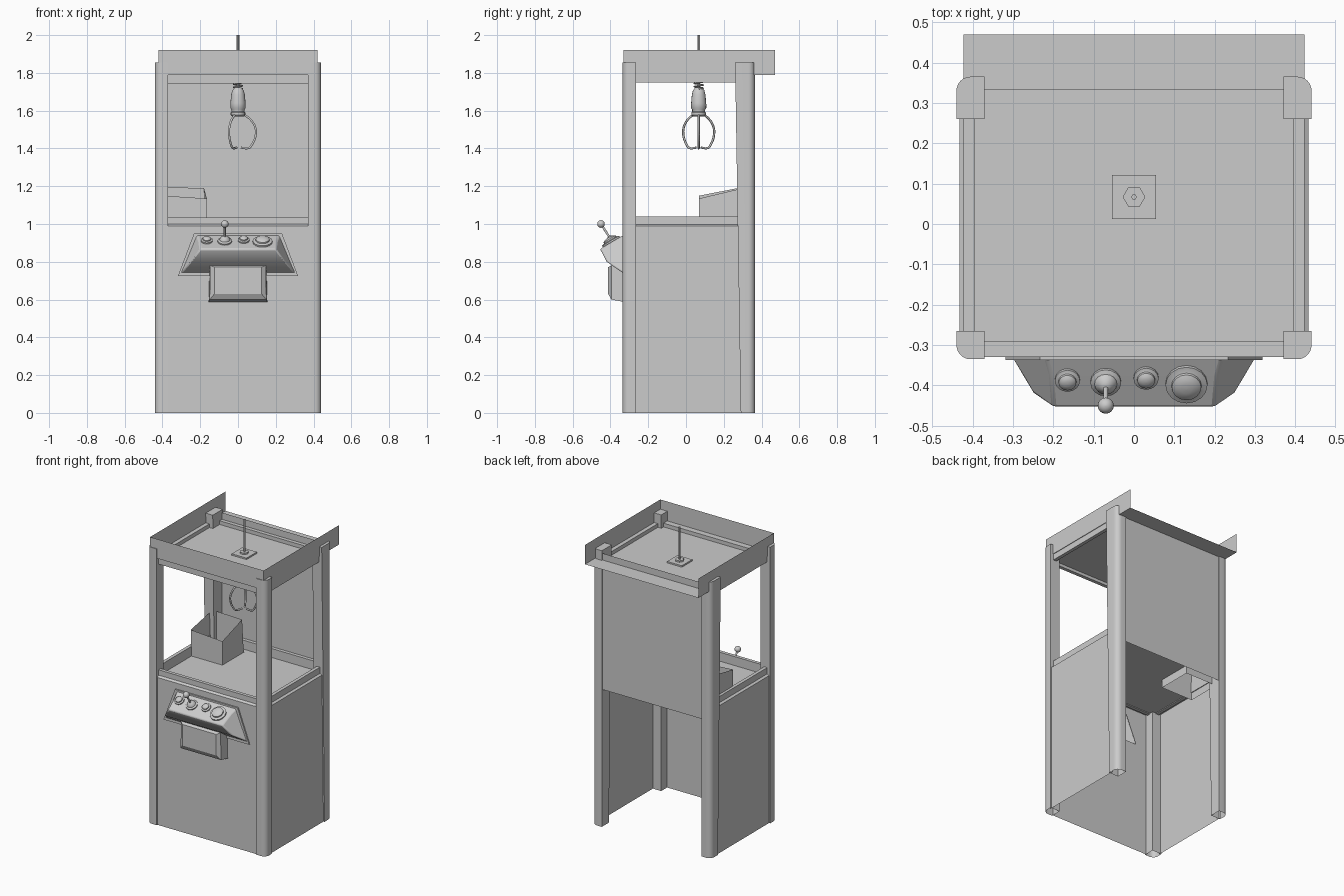
import bpy, bmesh
from math import pi, sin, cos, atan2
from mathutils import Vector, Matrix

if "Cube" in bpy.data.objects:
    bpy.data.objects.remove(bpy.data.objects["Cube"])


def mesh(name, verts, faces, smooth=False, bevel=0):
    me = bpy.data.meshes.new(name)
    me.from_pydata([tuple(v) for v in verts], [], faces)
    me.update()
    ob = bpy.data.objects.new(name, me)
    bpy.context.collection.objects.link(ob)
    if bevel:
        m = ob.modifiers.new("bevel", 'BEVEL')
        m.width, m.segments, m.limit_method = bevel, 2, 'ANGLE'
    if smooth:
        bpy.ops.object.select_all(action='DESELECT')
        ob.select_set(True)
        bpy.context.view_layer.objects.active = ob
        bpy.ops.object.shade_smooth_by_angle(angle=0.7)
    return ob


def loft(name, rings, cap0=True, cap1=True, **kw):
    n = len(rings[0])
    faces = [(i*n+j, i*n+(j+1) % n, (i+1)*n+(j+1) % n, (i+1)*n+j)
             for i in range(len(rings)-1) for j in range(n)]
    if cap0:
        faces.append(tuple(reversed(range(n))))
    if cap1:
        faces.append(tuple(range((len(rings)-1)*n, len(rings)*n)))
    return mesh(name, [v for r in rings for v in r], faces, **kw)


def rect(x0, x1, y0, y1, z):
    return [(x0, y0, z), (x1, y0, z), (x1, y1, z), (x0, y1, z)]


def box(name, x0, x1, y0, y1, z0, z1):
    return loft(name, [rect(x0, x1, y0, y1, z0), rect(x0, x1, y0, y1, z1)])


def quad(name, *pts):
    return mesh(name, pts, [(0, 1, 2, 3)])


def holed(name, outer, inner):
    return loft(name, [outer, inner], False, False)


def lathe(name, profile, base, axis=(0, 0, 1), n=16, phase=0):
    rot = Vector((0, 0, 1)).rotation_difference(Vector(axis)).to_matrix()
    rings = [[Vector(base) + rot @ Vector((r*cos(2*pi*i/n+phase), r*sin(2*pi*i/n+phase), z))
              for i in range(n)] for r, z in profile]
    return loft(name, rings, smooth=True)


def tube(name, pts, r, smooth_path=True):
    cu = bpy.data.curves.new(name, 'CURVE')
    cu.dimensions, cu.bevel_depth, cu.bevel_resolution, cu.use_fill_caps = '3D', r, 1, True
    cu.resolution_u = 5
    sp = cu.splines.new('NURBS' if smooth_path else 'POLY')
    sp.points.add(len(pts)-1)
    for p, c in zip(sp.points, pts):
        p.co = (*c, 1)
    if smooth_path:
        sp.use_endpoint_u, sp.order_u = True, 3
    ob = bpy.data.objects.new(name, cu)
    bpy.context.collection.objects.link(ob)
    return ob


# Corner posts with a rounded outer corner; the rear ones widen upwards
def post(name, sx, sy, outer, depth0, depth1):
    def ring(z, depth):
        xi, yi, r = .37, outer-depth, .035
        p = [(xi, yi), (.44, yi)]
        p += [(.44-r+r*cos(a*pi/12), outer-r+r*sin(a*pi/12)) for a in range(7)]
        p.append((xi, outer))
        return [(sx*x, sy*y, z) for x, y in (p if sx*sy > 0 else p[::-1])]
    loft(name, [ring(0, depth0), ring(1.855, depth1)], False, True, smooth=True)


for sx, side in ((-1, "left"), (1, "right")):
    post("front_post_" + side, sx, -1, .335, .07, .07)
    post("rear_post_" + side, sx, 1, .365, .075, .105)
    # Lower side wall, window rails and roof fascia
    x = sx*.432
    quad("side_wall_" + side, (x, -.28, 0), (x, .31, 0), (x, .31, .99), (x, -.28, .99))
    quad("side_ledge_" + side, (x, -.28, .99), (x, .31, .99), (sx*.415, .31, 1), (sx*.415, -.28, 1))
    a, b = sorted((sx*.395, sx*.418))
    box("floor_rail_" + side, a, b, -.28, .31, .97, 1.04)
    box("ceiling_rail_" + side, a, b, -.28, .31, 1.75, 1.79)
    x = sx*.422
    quad("roof_fascia_" + side, (x, -.33, 1.79), (x, .47, 1.79), (x, .47, 1.92), (x, -.33, 1.92))

# Front wall, open behind the control console
holed("front_wall", [(-.38, -.328, 0), (.38, -.328, 0), (.38, -.328, .99), (-.38, -.328, .99)],
      [(-.29, -.328, .745), (.29, -.328, .745), (.21, -.328, .935), (-.21, -.328, .935)])
quad("front_ledge", (-.38, -.328, .99), (.38, -.328, .99), (.38, -.312, 1), (-.38, -.312, 1))
quad("back_panel", (-.38, .358, .92), (.38, .358, .92), (.38, .358, 1.79), (-.38, .358, 1.79))
for nm, z0, z1 in (("floor", .97, 1.035), ("ceiling", 1.745, 1.79)):
    box(nm + "_rail_front", -.38, .38, -.313, -.29, z0, z1)
    box(nm + "_rail_back", -.38, .38, .333, .356, z0, z1)

# Play floor with prize chute
cx0, cx1, cy0, cy1 = -.4, -.165, .07, .30
holed("play_floor", rect(-.43, .43, -.325, .355, .975), rect(cx0, cx1, cy0, cy1, .975))
loft("prize_chute", [rect(cx0, cx1, cy0, cy1, .92),
                     [(cx0, cy0, 1.15), (cx1, cy0, 1.135), (cx1-.015, cy1, 1.19), (cx0, cy1, 1.195)]],
     False, False)

# Roof tray
quad("roof_fascia_front", (-.422, -.33, 1.79), (.422, -.33, 1.79), (.422, -.33, 1.92), (-.422, -.33, 1.92))
holed("roof_ledge", rect(-.422, .422, -.33, .47, 1.79), rect(-.395, .395, -.29, .333, 1.79))
mesh("ceiling_plate", rect(-.4, .4, -.3, .34, 1.765), [(0, 1, 2, 3)])
quad("roof_back_lip", (-.422, .358, 1.79), (.422, .358, 1.79), (.422, .358, 1.835), (-.422, .358, 1.835))

# Claw: rod, collar, spring, body and three fingers
C = Vector((0, .067, 0))
box("rod_plate", -.055, .055, C.y-.055, C.y+.055, 1.765, 1.775)
lathe("rod_collar", [(.028, 1.765), (.028, 1.785)], C, n=6)
lathe("lift_rod", [(.007, 1.7), (.007, 2.0)], C, n=6)
tube("claw_spring", [C + Vector((.024*cos(t*pi/4), .024*sin(t*pi/4), 1.715+.05*t/24))
                     for t in range(25)], .004, False)
lathe("claw_body", [(.018, 1.722), (.03, 1.708), (.036, 1.685), (.04, 1.64), (.041, 1.615),
                    (.034, 1.605), (.034, 1.595), (.039, 1.59), (.039, 1.578), (.03, 1.568)], C)
for k in range(3):
    a = k*2*pi/3
    tube("claw_finger", [C + Vector((r*cos(a), r*sin(a), z)) for r, z in
                         ((.03, 1.58), (.065, 1.56), (.096, 1.51), (.094, 1.46), (.075, 1.42),
                          (.055, 1.395), (.015, 1.405))], .006)

# Control console
half = [(.22, -.33, .942), (.21, -.455+.045, .922), (.2, -.455, .868), (.252, -.42, .80), (.305, -.33, .738)]
cv = [(-x, y, z) for x, y, z in half] + half
cf = [(i, i+1, i+6, i+5) for i in range(4)] + [(0, 4, 3, 2, 1), (5, 6, 7, 8, 9)]
half[1] = None
N = Vector((0, -.51, .86)).normalized()
cv[1], cv[6] = (-.207, -.375, .916), (.207, -.375, .916)
mesh("control_console", cv, cf, smooth=True, bevel=.008)


def trap(g, y):
    return [(-.305-g, y, .738-g), (.305+g, y, .738-g), (.22+g, y, .942+g*.6), (-.22-g, y, .942+g*.6)]


loft("console_flange", [trap(.013, -.328), trap(.013, -.337), trap(-.005, -.337)], False, False)


def deck(x, y):
    return Vector((x, y, .868 + (y+.455)*.592))


dome = [(1, -.1), (1, .25), (.8, .3), (.72, .35), (.7, .55), (.5, .72), (.25, .8), (.02, .82)]
for nm, x, y, r in (("button_left", -.165, -.385, .031), ("button_middle", .03, -.38, .031),
                    ("button_large", .13, -.395, .052)):
    h = r if r < .04 else r*.7
    lathe(nm, [(a*r, b*h) for a, b in dome], deck(x, y), N)

# Joystick
J = deck(-.07, -.39)
ball = Vector((-.07, -.45, 1.0))
S = (ball-J).normalized()
lathe("joystick_base", [(.038, -.004), (.038, .008), (.028, .013), (.026, .02), (.014, .03), (.007, .034)], J, N)
lathe("joystick_shaft", [(.006, 0), (.006, (ball-J).length)], J, S, n=10)
lathe("joystick_ball", [(max(.0005, .02*sin(i*pi/10)), -.02*cos(i*pi/10)) for i in range(11)], ball)

# Prize box under the console
B = -.33
loft("prize_box", [[(-.155, B, .588), (.155, B, .588), (.15, B, .785), (-.15, B, .785)],
                   [(-.15, -.395, .60), (.15, -.395, .60), (.147, -.395, .78), (-.147, -.395, .78)],
                   [(-.125, -.412, .63), (.125, -.412, .63), (.125, -.412, .772), (-.125, -.412, .772)]],
     False, True)
